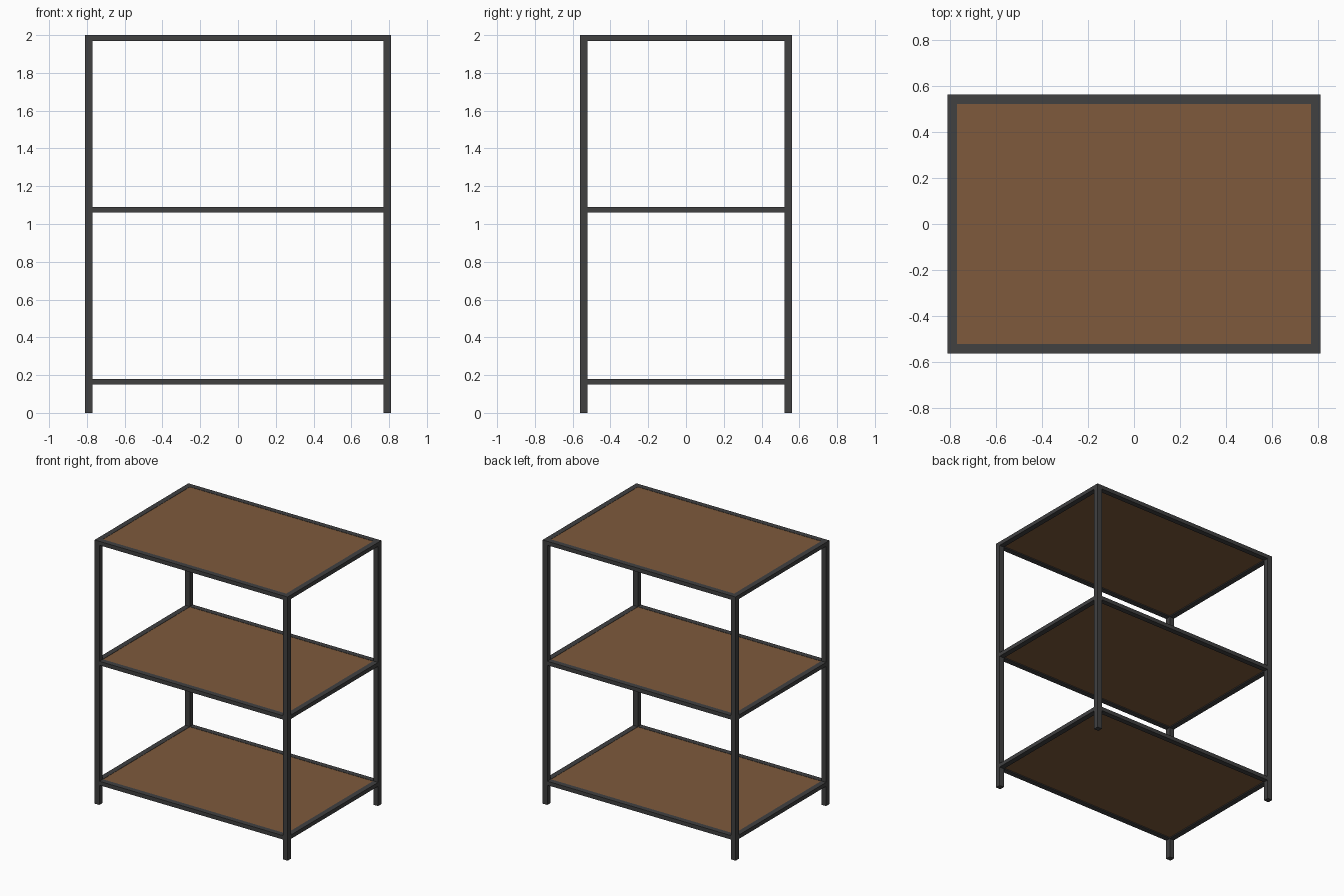
import bpy

if "Cube" in bpy.data.objects:
    bpy.data.objects.remove(bpy.data.objects["Cube"])

def material(name, rgb):
    m = bpy.data.materials.new(name)
    m.diffuse_color = (*rgb, 1)
    m.use_nodes = True
    m.node_tree.nodes["Principled BSDF"].inputs["Base Color"].default_value = m.diffuse_color
    return m

METAL = material("dark grey metal", (0.052, 0.052, 0.053))
WOOD = material("brown wood", (0.209, 0.102, 0.045))

def box(name, lo, hi, mat):
    bpy.ops.mesh.primitive_cube_add(size=1, location=[(a + b) / 2 for a, b in zip(lo, hi)])
    ob = bpy.context.object
    ob.name = name
    ob.scale = [b - a for a, b in zip(lo, hi)]
    bpy.ops.object.transform_apply(location=False, rotation=False, scale=True)
    ob.data.materials.append(mat)
    return ob

X, Y, T, H = 0.81, 0.562, 0.04, 0.03   # half width, half depth, tube size, rail height
IX, IY = X - T, Y - T

# Four corner posts
for sx, side in ((-1, "left"), (1, "right")):
    for sy, end in ((-1, "front"), (1, "back")):
        xs, ys = sorted((sx * X, sx * IX)), sorted((sy * Y, sy * IY))
        box(f"{end}_{side}_post", (xs[0], ys[0], 0), (xs[1], ys[1], 2), METAL)

# Three framed shelves
for level, top in (("bottom", 0.18), ("middle", 1.09), ("top", 2.0)):
    z0 = top - H
    for s, end in ((-1, "front"), (1, "back")):
        ys = sorted((s * Y, s * IY))
        box(f"{level}_{end}_rail", (-IX, ys[0], z0), (IX, ys[1], top), METAL)
    for s, side in ((-1, "left"), (1, "right")):
        xs = sorted((s * X, s * IX))
        box(f"{level}_{side}_rail", (xs[0], -IY, z0), (xs[1], IY, top), METAL)
    box(f"{level}_shelf_board", (-IX, -IY, top - 0.022), (IX, IY, top - 0.002), WOOD)
